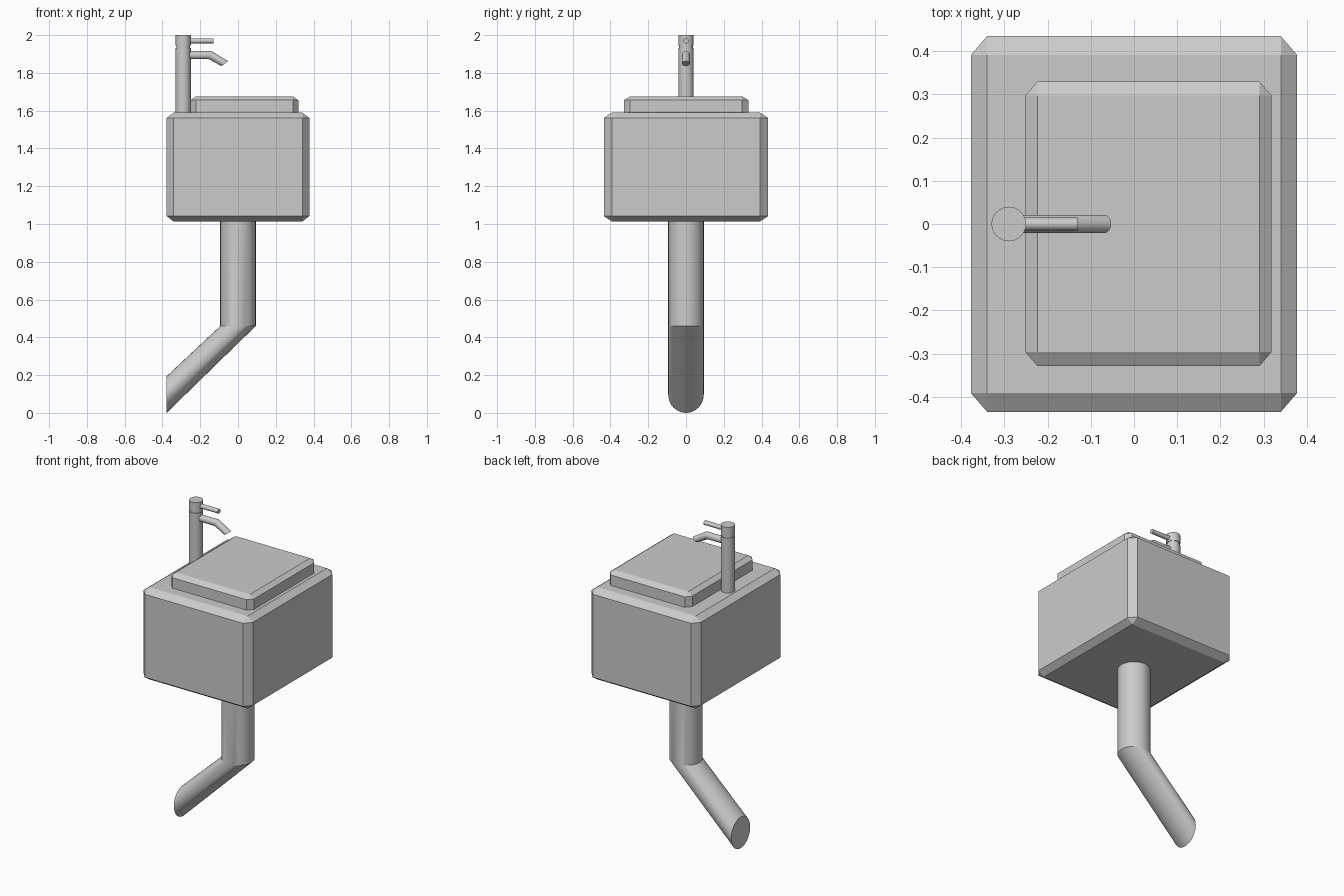
import bpy, bmesh
from math import sin, cos, pi, radians

if "Cube" in bpy.data.objects:
    bpy.data.objects.remove(bpy.data.objects["Cube"])


def make_object(name, bm, smooth=False):
    bmesh.ops.recalc_face_normals(bm, faces=bm.faces)
    mesh = bpy.data.meshes.new(name)
    bm.to_mesh(mesh)
    bm.free()
    obj = bpy.data.objects.new(name, mesh)
    bpy.context.collection.objects.link(obj)
    if smooth:
        bpy.ops.object.select_all(action='DESELECT')
        obj.select_set(True)
        bpy.context.view_layer.objects.active = obj
        bpy.ops.object.shade_smooth_by_angle(angle=radians(20))
    return obj


def chamfered_box(name, lo, hi, ratio=0.05):
    """Unit cube with a flat bevel, then stretched between two corners."""
    bm = bmesh.new()
    bmesh.ops.create_cube(bm, size=1)
    bmesh.ops.bevel(bm, geom=bm.edges[:], offset=ratio, segments=1,
                    affect='EDGES', profile=0.5)
    for v in bm.verts:
        v.co = [(a + b) / 2 + c * (b - a) for a, b, c in zip(lo, hi, v.co)]
    return make_object(name, bm)


def tube(name, rings, sides=32):
    """Capped tube; each ring is (x1, z1, x2, z2, y radius) across its ends."""
    bm = bmesh.new()
    loops = []
    for x1, z1, x2, z2, ry in rings:
        loop = []
        for i in range(sides):
            c, s = cos(2 * pi * i / sides), sin(2 * pi * i / sides)
            loop.append(bm.verts.new(((x1 + x2) / 2 + c * (x1 - x2) / 2, s * ry,
                                      (z1 + z2) / 2 + c * (z1 - z2) / 2)))
        loops.append(loop)
    for a, b in zip(loops, loops[1:]):
        for i in range(sides):
            j = (i + 1) % sides
            bm.faces.new((a[i], a[j], b[j], b[i]))
    bm.faces.new(loops[0])
    bm.faces.new(loops[-1])
    return make_object(name, bm, smooth=True)


# Main cabinet and the raised block set into its top
chamfered_box("cabinet", (-0.378, -0.435, 1.013), (0.378, 0.435, 1.59))
chamfered_box("raised_top", (-0.252, -0.329, 1.26), (0.319, 0.33, 1.676))

# Drain pipe: straight down, then slanted back to a vertical cut end
R = 0.094
tube("drain_pipe", [(-R, 1.03, R, 1.03, R),
                    (-R, 0.46, R, 0.46, R),
                    (-0.378, 0.194, -0.378, 0.0, R)])

# Tap column with a thin groove below the cap
X = -0.29
tube("tap_column", [(X - r, z, X + r, z, r) for r, z in
                    ((0.04, 1.57), (0.04, 1.932), (0.036, 1.932),
                     (0.036, 1.946), (0.04, 1.946), (0.04, 2.0))])

# Tap lever and bent spout
tube("tap_lever", [(x, 1.983, x, 1.956, 0.0145) for x in (-0.28, -0.131)])
tube("tap_spout", [(-0.28, 1.915, -0.28, 1.873, 0.021),
                   (-0.14, 1.915, -0.155, 1.873, 0.021),
                   (-0.053, 1.862, -0.087, 1.836, 0.021)])
